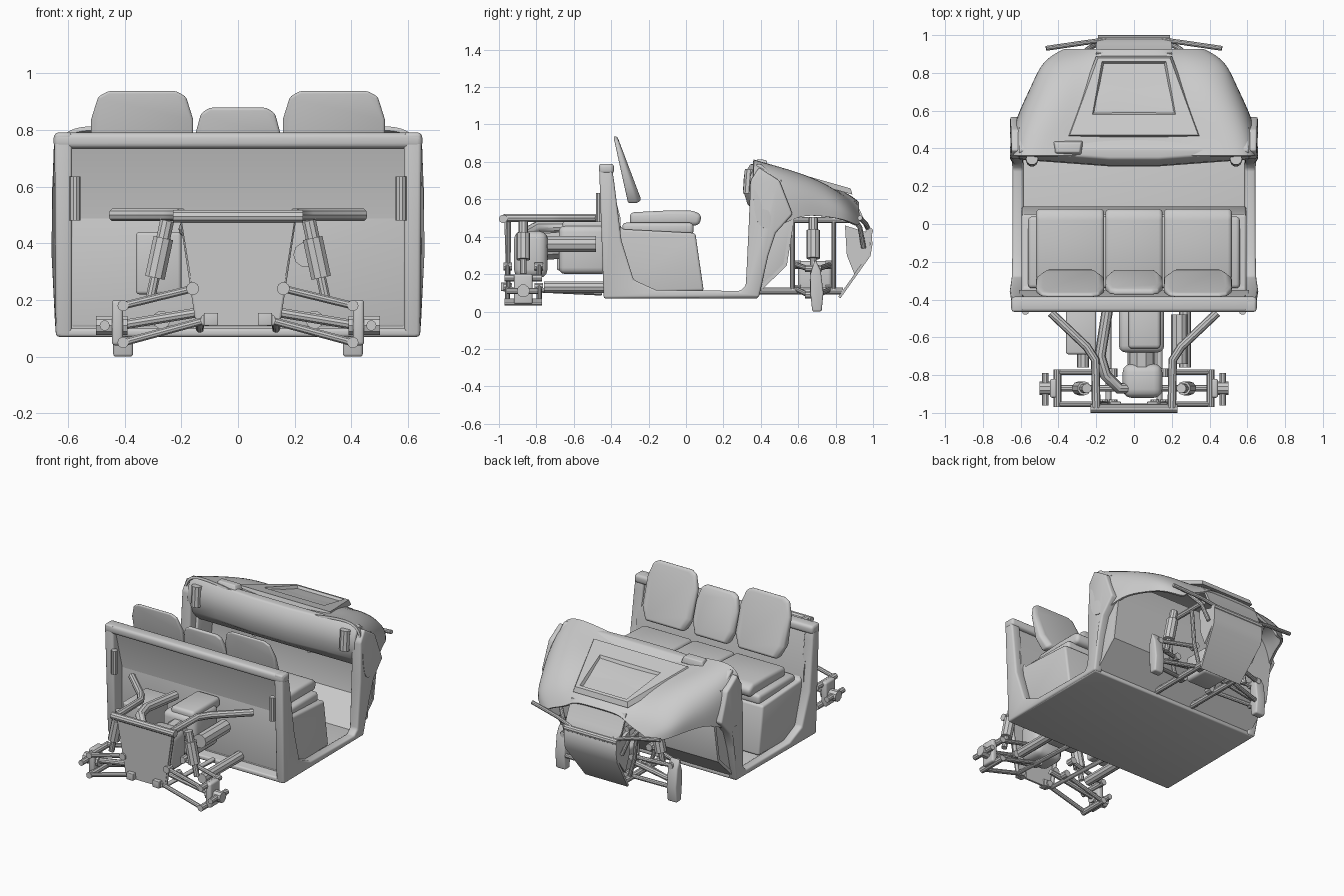
import bpy, bmesh, math
from mathutils import Vector

if "Cube" in bpy.data.objects:
    bpy.data.objects.remove(bpy.data.objects["Cube"])


def finish(ob, bevel=0, solid=0, subsurf=0, mirror=False, seg=3, angle=35):
    """Add modifiers, apply them and smooth the surface."""
    if mirror:
        m = ob.modifiers.new("mirror", 'MIRROR')
        m.use_clip = True
    if subsurf:
        ob.modifiers.new("subsurf", 'SUBSURF').levels = subsurf
    if solid:
        m = ob.modifiers.new("solid", 'SOLIDIFY')
        m.thickness, m.offset = solid, 0
    if bevel:
        m = ob.modifiers.new("bevel", 'BEVEL')
        m.width, m.segments, m.limit_method = bevel, seg, 'ANGLE'
        m.angle_limit = math.radians(28)
    bpy.ops.object.select_all(action='DESELECT')
    ob.select_set(True)
    bpy.context.view_layer.objects.active = ob
    bpy.ops.object.convert(target='MESH')
    bpy.ops.object.shade_smooth_by_angle(angle=math.radians(angle))
    return ob


def loft(name, rings, closed=True, **kw):
    """Skin a row of equal point rings; closed rings get end caps."""
    bm = bmesh.new()
    rows = [[bm.verts.new(p) for p in r] for r in rings]
    n = len(rows[0])
    for a, b in zip(rows, rows[1:]):
        for i in range(n if closed else n - 1):
            j = (i + 1) % n
            bm.faces.new((a[i], a[j], b[j], b[i]))
    if closed:
        bm.faces.new(rows[0])
        bm.faces.new(rows[-1])
    bmesh.ops.recalc_face_normals(bm, faces=bm.faces)
    me = bpy.data.meshes.new(name)
    bm.to_mesh(me)
    bm.free()
    ob = bpy.data.objects.new(name, me)
    bpy.context.collection.objects.link(ob)
    return finish(ob, **kw)


def prism(name, prof, x0, x1, **kw):
    """Extrude a (y, z) profile along x."""
    return loft(name, [[(x, y, z) for y, z in prof] for x in (x0, x1)], **kw)


def box(name, x, y, z, **kw):
    return prism(name, [(y[0], z[0]), (y[1], z[0]), (y[1], z[1]), (y[0], z[1])], x[0], x[1], **kw)


def tube(name, pts, r, mirror=False):
    """Round pipe through the given points."""
    cu = bpy.data.curves.new(name, 'CURVE')
    cu.dimensions, cu.bevel_depth, cu.bevel_resolution, cu.use_fill_caps = '3D', r, 3, True
    sp = cu.splines.new('POLY')
    sp.points.add(len(pts) - 1)
    for p, c in zip(sp.points, pts):
        p.co = (*c, 1)
    ob = bpy.data.objects.new(name, cu)
    bpy.context.collection.objects.link(ob)
    return finish(ob, mirror=mirror)


# Tub: back panel, floor and firewall in one sheet
prism("tub", [(-.43, .76), (-.36, .50), (-.36, .10), (-.3, .085), (.36, .085), (.53, .25), (.57, .5), (.50, .70)],
      -.61, .61, closed=False, solid=.02)
box("sill_floor", (-.635, .635), (-.44, .385), (.07, .10), bevel=.01)

# U-shaped side frames with door openings
side = [(-.465, .79), (-.40, .79), (-.385, .7), (-.345, .38), (-.28, .17), (-.16, .115), (.29, .11), (.32, .14),
        (.335, .45), (.345, .70), (.39, .77), (.50, .70), (.57, .52), (.48, .42), (.44, .3), (.39, .075), (-.44, .07)]
bow = lambda z: .638 + .018 * math.sin(math.pi * min(z, .79) / .95)
loft("side_frame", [[(.585, y, z) for y, z in side], [(bow(z), y, z) for y, z in side]], bevel=.012, mirror=True)
prism("wheel_well_side", [(.36, .08), (.53, .25), (.57, .52), (.40, .52)], .57, .605, mirror=True, bevel=.008)
box("rear_top_rail", (-.65, .65), (-.465, -.385), (.735, .79), bevel=.018)
tube("tail_light", [(.575, -.462, .48), (.575, -.462, .635)], .019, mirror=True)

# Seat base and the three seats
prism("seat_base", [(-.37, .10), (-.37, .5), (-.34, .44), (.05, .42), (.095, .11)], -.595, .595, bevel=.035)
box("seat_plate", (-.56, .56), (-.34, .04), (.41, .475), bevel=.02)
for name, cx, w, top in (("left", -.338, .18, .937), ("middle", 0, .152, .878), ("right", .338, .18, .937)):
    zs = (.46, .475) if name != "middle" else (.47, .485)
    cush = [(-.30, zs[0]), (-.30, .53), (-.1, .54), (.04, .54), (.085, .515), (.07, zs[0])]
    prism(name + "_seat_cushion", cush, cx - w, cx + w, bevel=.022)
    out = [(-.78, .58), (.78, .58), (1, .66), (1, top - .10), (.86, top - .02), (.66, top),
           (-.66, top), (-.86, top - .02), (-1, top - .10), (-1, .66)]
    back = lambda z: -.388 + (.935 - z) * .22
    thick = lambda z: .028 + (.935 - z) * .12
    loft(name + "_seat_back", [[(cx + w * x, back(z), z) for x, z in out],
                               [(cx + w * x, back(z) + thick(z) * .7, z) for x, z in out],
                               [(cx + w * x * .86, back(z) + thick(z), .76 + (z - .76) * .9) for x, z in out]],
         bevel=.01)

# Hood with flared fenders: half sections from the centre line outwards
hood = [
    (.36, [(0, .75), (.2, .765), (.35, .79), (.5, .81), (.6, .80), (.648, .73), (.65, .45)]),
    (.46, [(0, .74), (.2, .745), (.34, .755), (.48, .785), (.59, .765), (.645, .68), (.647, .43)]),
    (.60, [(0, .715), (.2, .72), (.28, .72), (.42, .745), (.54, .72), (.60, .63), (.60, .52)]),
    (.74, [(0, .67), (.2, .675), (.25, .67), (.38, .69), (.48, .66), (.53, .59), (.53, .51)]),
    (.86, [(0, .63), (.17, .63), (.22, .61), (.34, .60), (.43, .575), (.48, .54), (.48, .49)]),
    (.92, [(0, .58), (.16, .58), (.2, .55), (.26, .52), (.32, .5), (.36, .48), (.37, .45)])]
loft("hood", [[(x, y, z) for x, z in pts] for y, pts in hood], closed=False, mirror=True, subsurf=2, solid=.015)

# Raised hood panel with a recess
slope = lambda x, y, d: (x, y, .775 - (y - .47) * .285 + d)
quad = lambda y0, y1, w0, w1, d: [slope(-w0, y0, d), slope(w0, y0, d), slope(w1, y1, d), slope(-w1, y1, d)]
loft("hood_panel", [quad(.46, .89, .36, .2, -.03), quad(.47, .88, .34, .19, 0),
                    quad(.58, .86, .22, .17, 0), quad(.59, .85, .21, .16, -.018)], angle=20)

# Dashboard
dash = [(.40, .79), (.345, .79), (.31, .73), (.305, .65), (.33, .57), (.42, .50), (.52, .55), (.48, .72)]
loft("dashboard", [[(x, y + (d if y < .4 else 0), z) for y, z in dash]
                   for x, d in ((-.61, .035), (-.4, .02), (-.13, 0), (.13, 0), (.4, .02), (.61, .035))], bevel=.012)
loft("instrument_cluster", [[(-.43, .36, .77), (-.27, .36, .77), (-.27, .44, .77), (-.43, .44, .77)],
                            [(-.41, .38, .815), (-.29, .38, .815), (-.28, .43, .81), (-.42, .43, .81)]], bevel=.006)
tube("dash_vent", [(.54, .335, .63), (.54, .345, .76)], .032, mirror=True)

# Nose plate and front bumper
nose = [(.90, .59, .2), (.95, .48, .2), (.985, .43, .19), (.99, .36, .19), (.98, .30, .19), (.82, .075, .155)]
loft("nose_skid_plate", [[(-w, y, z), (w, y, z)] for y, z, w in nose], closed=False, solid=.014)
prism("nose_side", [(.85, .46), (.98, .42), (.98, .31), (.90, .2), (.86, .3)], .17, .19, mirror=True)
tube("bumper_bar", [(-.19, .98, .43), (.19, .98, .43)], .02)
tube("bumper_wing", [(.15, .975, .44), (.26, .96, .47), (.465, .93, .50)], .013, mirror=True)
tube("headlight_bracket", [(.2, .95, .34), (.24, .93, .45), (.3, .88, .52)], .013, mirror=True)

# Front frame and suspension
tube("front_upper_rail", [(.2, .45, .49), (.2, .9, .49)], .017, mirror=True)
tube("front_lower_rail", [(.14, .36, .11), (.14, .84, .11)], .02, mirror=True)
for y in (.57, .79):
    tube("front_upright_tube", [(.14, y, .11), (.18, y, .25), (.2, y, .49)], .013, mirror=True)
box("front_gearbox", (-.09, .09), (.60, .78), (.10, .27), bevel=.02)


def suspension(tag, cy, dy, zi, zo, xo, top):
    """Paired wishbones, half shaft and shock absorber for one axle."""
    for k in (0, 1):
        xi = (.16, .11)[k]
        for s in (-1, 1):
            tube(tag + "_arm", [(xi, cy + s * dy[0], zi[k]), (xo, cy + s * dy[1], zo[k])], .014, True)
            tube(tag + "_arm_pivot", [(xi, cy + s * (dy[0] - .025), zi[k]),
                                      (xi, cy + s * (dy[0] + .02), zi[k])], .023, True)
        tube(tag + "_ball_joint", [(xo, cy - dy[1] - .015, zo[k]), (xo, cy + dy[1] + .015, zo[k])], .02, True)
    tube(tag + "_half_shaft", [(.06, cy, .17), (.42, cy, .11)], .018, True)
    a, b = Vector((.25, cy, top)), Vector((.31, cy, .20))
    for r, t0, t1 in ((.026, 0, .25), (.037, .22, .72), (.018, .7, 1)):
        tube(tag + "_shock", [a.lerp(b, t0), a.lerp(b, t1)], r, True)


suspension("rear", -.87, (.085, .085), (.24, .13), (.18, .05), .405, .48)
suspension("front", .68, (.09, .03), (.25, .12), (.23, .09), .39, .50)
tube("rear_hub", [(.39, -.87, .11), (.455, -.87, .11), (.50, -.87, .11)], .035, True)
box("rear_upright", (.405, .445), (-.92, -.82), (.04, .20), mirror=True, bevel=.012)
tube("rear_hub_link", [(.47, -.96, .11), (.47, -.79, .11)], .018, True)
prism("front_knuckle", [(.675, 0), (.725, 0), (.735, .1), (.72, .22), (.69, .28), (.665, .2), (.665, .1)],
      .37, .44, mirror=True, bevel=.01)

# Rear frame
tube("rear_rail", [(.20, -.975, .50), (.205, -.72, .50), (.25, -.65, .50), (.44, -.47, .50)], .023, True)
tube("rear_cross_bar", [(-.23, -.977, .495), (.23, -.977, .495)], .023)
loft("rear_plate", [[(-w, y, z), (w, y, z)] for w, y, z in ((.2, -.965, .48), (.14, -.955, .11))],
     closed=False, solid=.012)
box("tow_bracket", (.07, .12), (-.99, -.94), (.11, .155), mirror=True, bevel=.004)
tube("rear_leg", [(.19, -.95, .48), (.135, -.95, .12), (.135, -.45, .10)], .015, True)
tube("trailing_arm", [(.27, -.76, .13), (.27, -.36, .13)], .032, True)

# Engine bay
box("storage_box", (-.36, -.2), (-.69, -.44), (.22, .44), bevel=.012)
box("engine_block", (-.08, .16), (-.68, -.42), (.2, .46), bevel=.035)
box("engine_head", (-.03, .14), (-.66, -.38), (.42, .49), bevel=.02)
box("transaxle", (-.06, .15), (-.92, -.74), (.18, .43), bevel=.045)
tube("intake_duct", [(.04, -.84, .34), (.04, -.6, .36)], .075)
tube("muffler", [(.24, -.74, .36), (.24, -.48, .36)], .045)
tube("exhaust_pipe", [(-.14, -.45, .45), (-.18, -.7, .45), (-.15, -.8, .45), (-.08, -.87, .41), (.03, -.87, .38)], .03)
